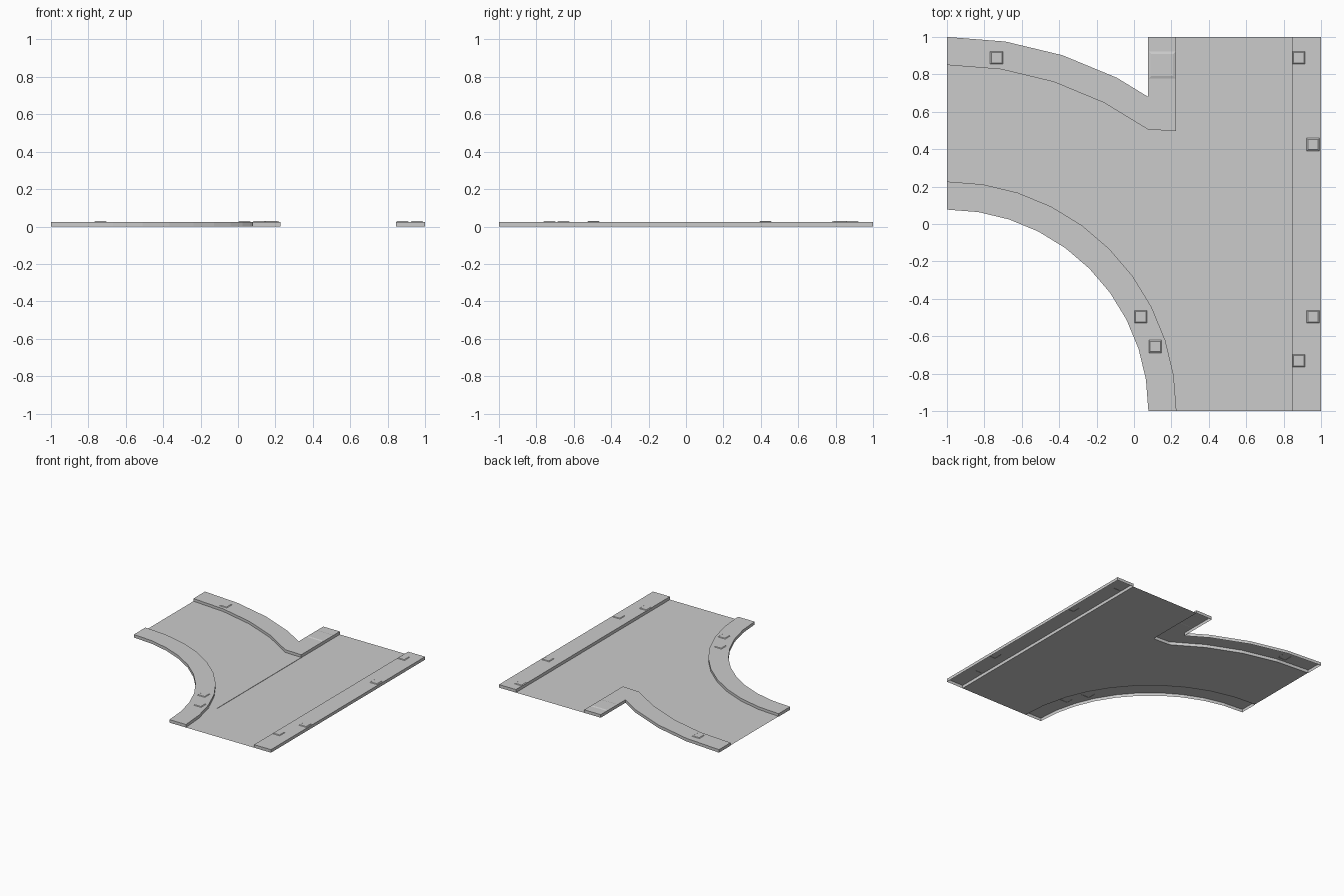
import bpy, bmesh
from math import sin, cos, radians

if "Cube" in bpy.data.objects:
    bpy.data.objects.remove(bpy.data.objects["Cube"], do_unlink=True)

TOP = 0.025          # kerb height
STEP = 0.003         # rise of the turning lane
IN, OUT = 0.225, 0.075   # inner and outer side of the left kerb

grey = bpy.data.materials.new("concrete_grey")
grey.use_nodes = True
grey.diffuse_color = (0.6, 0.6, 0.6, 1)
grey.node_tree.nodes["Principled BSDF"].inputs["Base Color"].default_value = (0.6, 0.6, 0.6, 1)


def add_object(name, bm):
    mesh = bpy.data.meshes.new(name)
    bm.normal_update()
    bm.to_mesh(mesh)
    bm.free()
    mesh.materials.append(grey)
    obj = bpy.data.objects.new(name, mesh)
    bpy.context.collection.objects.link(obj)


def arc(radius, first, last):
    """Points of an arc around the front corner, in steps of nine degrees."""
    return [(-1 + radius * sin(radians(9 * i)), -1 + radius * cos(radians(9 * i)))
            for i in range(first, last + 1)]


def strip(name, side_a, side_b, z, skirt):
    """Band between two equally long edges, with optional walls down to the ground."""
    bm = bmesh.new()
    rows = [[bm.verts.new((x, y, z)) for x, y in side] for side in (side_a, side_b)]
    for i in range(len(side_a) - 1):
        bm.faces.new((rows[0][i], rows[1][i], rows[1][i + 1], rows[0][i + 1]))
    bmesh.ops.recalc_face_normals(bm, faces=bm.faces)
    if bm.faces[:][0].normal.z < 0:
        bmesh.ops.reverse_faces(bm, faces=bm.faces[:])
    if skirt:
        rim = [e for e in bm.edges if e.is_boundary]
        new = bmesh.ops.extrude_edge_only(bm, edges=rim)["geom"]
        for v in new:
            if isinstance(v, bmesh.types.BMVert):
                v.co.z = 0
        bmesh.ops.recalc_face_normals(bm, faces=bm.faces)
        bm.normal_update()
        if max(bm.faces, key=lambda f: f.calc_center_median().z).normal.z < 0:
            bmesh.ops.reverse_faces(bm, faces=bm.faces[:])
    add_object(name, bm)


def stud(name, x, y, size):
    """Slightly raised, tapered paving plate."""
    bm = bmesh.new()
    bmesh.ops.create_cube(bm, size=1)
    for v in bm.verts:
        s = size * (0.8 if v.co.z > 0 else 1)
        v.co = (x + v.co.x * s, y + v.co.y * s, TOP + (0.004 if v.co.z > 0 else -0.001))
    bmesh.ops.delete(bm, geom=[f for f in bm.faces if f.normal.z < -0.9], context="FACES")
    add_object(name, bm)


# Kerbs: open below, with walls all round
strip("straight_kerb", [(0.846, -1), (0.846, 1)], [(1, -1), (1, 1)], TOP, True)
strip("front_corner_kerb", arc(1.077, 0, 10), arc(1.227, 0, 10), TOP, True)
strip("back_corner_kerb",
      arc(2, 0, 3) + [(OUT, 0.68), (OUT, 1), (IN, 1)],
      arc(1.85, 0, 3) + [(OUT, 0.505), (IN, 0.497), (IN, 0.497)][:2] + [(IN, 0.7)],
      TOP, True)

# Road surfaces
edge = arc(1.227, 8, 10)[::-1] + [(edge_x, y) for edge_x, y in
                                  ((0.167, 0.5), (IN, 0.5), (IN, 1))]
strip("straight_road", edge, [(0.846, y) for x, y in edge], 0, False)
strip("turning_road",
      arc(1.85, 0, 3) + [(OUT, 0.505), (IN, 0.497), (IN, 0), (IN, -0.3), (IN, -0.6)],
      arc(1.227, 0, 8), STEP, False)
strip("road_step", [(IN, 0.5), (IN, -0.59), (0.167, -0.61)],
      [(IN + 0.001, 0.5), (IN + 0.001, -0.591), (0.167, -0.612)], STEP, True)

# Raised plates on the kerbs
for i, (x, y) in enumerate([(-0.735, 0.89), (0.88, 0.89), (0.957, 0.425), (0.957, -0.495),
                            (0.88, -0.73), (0.035, -0.495), (0.113, -0.655)]):
    stud(f"small_plate_{i + 1}", x, y, 0.07)
stud("large_plate", 0.15, 0.85, 0.148)
